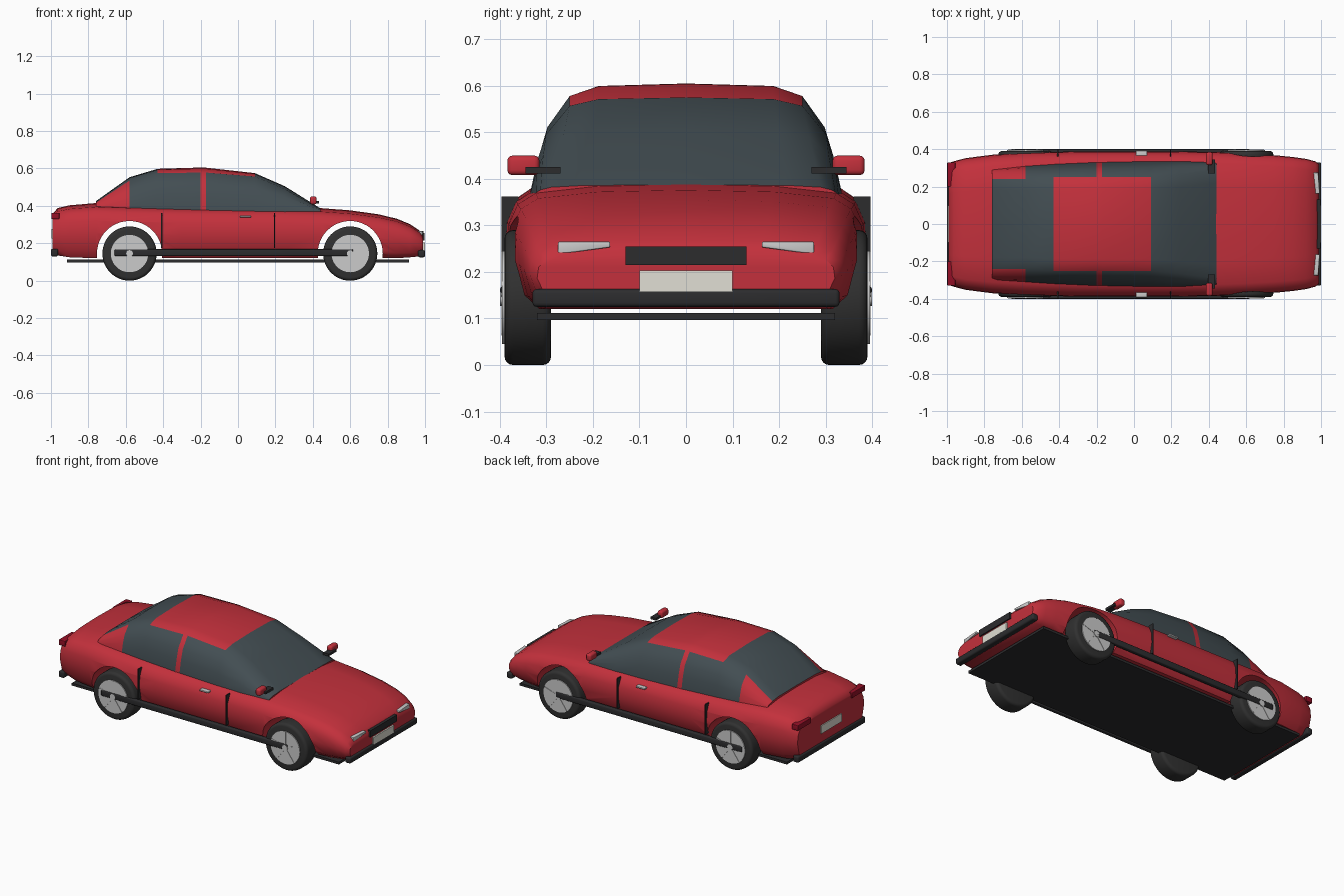
import bpy, bmesh, math
from mathutils import Matrix

if "Cube" in bpy.data.objects:
    bpy.data.objects.remove(bpy.data.objects["Cube"])


def mat(name, c):
    m = bpy.data.materials.new(name)
    m.diffuse_color = (*c, 1)
    m.use_nodes = True
    m.node_tree.nodes["Principled BSDF"].inputs["Base Color"].default_value = m.diffuse_color
    return m


RED = mat("red_paint", (0.55, 0.03, 0.045))
GLASS = mat("dark_glass", (0.055, 0.075, 0.085))
BLACK = mat("black_trim", (0.025, 0.025, 0.027))
TYRE = mat("rubber", (0.03, 0.03, 0.03))
METAL = mat("light_metal", (0.6, 0.6, 0.6))
PLATE = mat("plate", (0.75, 0.74, 0.66))
TAIL = mat("tail_red", (0.3, 0.005, 0.02))


def finish(name, bm, mats, angle=40):
    bmesh.ops.recalc_face_normals(bm, faces=bm.faces)
    me = bpy.data.meshes.new(name)
    bm.to_mesh(me)
    bm.free()
    ob = bpy.data.objects.new(name, me)
    bpy.context.collection.objects.link(ob)
    for m in mats:
        me.materials.append(m)
    smooth(ob, angle)
    return ob


def smooth(ob, angle):
    bpy.ops.object.select_all(action='DESELECT')
    ob.select_set(True)
    bpy.context.view_layer.objects.active = ob
    bpy.ops.object.shade_smooth_by_angle(angle=math.radians(angle))


def box(name, x, y, z, m, bevel=0.0, edit=None):
    """Box from three (min, max) ranges."""
    bm = bmesh.new()
    bmesh.ops.create_cube(bm, size=1)
    for v in bm.verts:
        v.co = [r[0] if c < 0 else r[1] for c, r in zip(v.co, (x, y, z))]
        if edit:
            edit(v)
    if bevel:
        bmesh.ops.bevel(bm, geom=bm.edges[:], offset=bevel, segments=3, profile=0.5, affect='EDGES')
    return finish(name, bm, [m])


def pair(name, x, y, z, m, bevel=0.0, edit=None):
    """Box on the left and its mirror on the right."""
    for side, s in (("left", 1), ("right", -1)):
        box(f"{name}_{side}", x, sorted((s * y[0], s * y[1])), z, m, bevel, edit)


def cyl(name, x, y0, y1, z, r, m, bevel=0.0, n=48):
    bm = bmesh.new()
    M = Matrix.Translation((x, (y0 + y1) / 2, z)) @ Matrix.Rotation(math.pi / 2, 4, 'X')
    bmesh.ops.create_cone(bm, cap_ends=True, segments=n, radius1=r, radius2=r, depth=abs(y1 - y0), matrix=M)
    if bevel:
        rim = [e for e in bm.edges if abs(e.verts[0].co.y - e.verts[1].co.y) < 1e-5]
        bmesh.ops.bevel(bm, geom=rim, offset=bevel, segments=4, profile=0.5, affect='EDGES')
    return finish(name, bm, [m])


def loft(name, rows, mats, pick=None):
    """Skin mirrored half sections; rows = [(x, [(y, z), ...])], centre line first and last."""
    bm = bmesh.new()
    rings = []
    for x, half in rows:
        full = half + [(-y, z) for y, z in half[-2:0:-1]]
        rings.append([bm.verts.new((x, y, z)) for y, z in full])
    n = len(rings[0])
    for i in range(len(rings) - 1):
        for j in range(n):
            k = (j + 1) % n
            f = bm.faces.new((rings[i][j], rings[i][k], rings[i + 1][k], rings[i + 1][j]))
            if pick:
                f.material_index = pick(i, min(j, n - 1 - j))
    bm.faces.new(rings[0])
    bm.faces.new(rings[-1])
    return finish(name, bm, mats)


# Lower body: x, half width, top, bottom
stations = [(-.992, .325, .355, .15), (-.965, .335, .388, .135), (-.9, .352, .403, .125), (-.76, .37, .415, .12),
            (-.58, .382, .408, .12), (-.3, .388, .40, .12), (.2, .388, .395, .12), (.44, .385, .388, .12),
            (.6, .378, .376, .12), (.75, .368, .355, .12), (.85, .358, .331, .12), (.92, .348, .302, .125),
            (.97, .335, .268, .13), (.99, .32, .243, .14)]
shape = [(0, 0), (.86, 0), (.95, .13), (1, .45), (.99, .68), (.94, .84), (.84, .93), (.5, .985), (0, 1)]
body = loft("body", [(x, [(w * a, b + (t - b) * c) for a, c in shape]) for x, w, t, b in stations], [RED])

# Wheel arches cut right through
AXLES = {"rear": -.58, "front": .6}
for end, x in AXLES.items():
    cut = cyl(f"arch_cutter_{end}", x, -.6, .6, .145, .174, RED)
    cut.hide_render = True
    cut.hide_viewport = False
    mod = body.modifiers.new("arch", 'BOOLEAN')
    mod.operation, mod.solver, mod.object = 'DIFFERENCE', 'EXACT', cut
    bpy.context.view_layer.objects.active = body
    bpy.ops.object.modifier_apply(modifier=mod.name)
    bpy.data.objects.remove(cut)
smooth(body, 40)

# Cabin: x, roof centre, roof edge z, roof edge y, base z, base y
cab = [(-.76, .425, .417, .24, .385, .30), (-.58, .553, .535, .24, .385, .31), (-.43, .598, .575, .25, .38, .32),
       (-.2, .605, .578, .25, .375, .33), (-.17, .604, .578, .25, .375, .33), (.09, .575, .557, .25, .37, .335),
       (.25, .505, .49, .265, .368, .335), (.44, .387, .382, .29, .365, .328)]
rows = []
for x, zt, ze, ye, zb, yb in cab:
    side = [(ye + a * (yb - ye), ze + c * (zb - ze)) for a, c in ((0, 0), (.6, .33), (.82, .63), (1, 1))]
    rows.append((x, [(0, zt), (.75 * ye, zt - .2 * (zt - ze))] + side + [(yb, zb - .03), (0, zb - .03)]))


def paint(i, j):
    roof = j < 2
    red = (roof and 2 <= i <= 4) or (not roof and i in (0, 3)) or j >= 5
    return 0 if red else 1


loft("cabin", rows, [RED, GLASS], paint)

# Wheels
for end, x in AXLES.items():
    for side, s in (("left", 1), ("right", -1)):
        tag = f"{end}_{side}"
        cyl(f"tyre_{tag}", x, s * .29, s * .39, .145, .145, TYRE, .018)
        cyl(f"rim_{tag}", x, s * .36, s * .395, .145, .1, METAL)
        cyl(f"hub_{tag}", x, s * .39, s * .4, .145, .018, METAL, n=20)
        for k in range(5):
            bm = bmesh.new()
            M = (Matrix.Translation((x, s * .395, .145)) @ Matrix.Rotation(k * math.tau / 5, 4, 'Y')
                 @ Matrix.Translation((0, 0, .055)) @ Matrix.Diagonal((.008, .004, .085, 1)))
            bmesh.ops.create_cube(bm, size=1, matrix=M)
            finish(f"spoke_{tag}_{k}", bm, [METAL])

# Underside, sills and bumpers
box("floor_pan", (-.915, .915), (-.32, .32), (.097, .112), BLACK)
pair("sill", (-.66, .615), (.375, .4), (.132, .168), BLACK, .006)
box("front_bumper", (.962, 1), (-.33, .33), (.125, .163), BLACK, .009)
box("rear_bumper", (-1, -.962), (-.33, .33), (.13, .17), BLACK, .009)

# Nose and tail details


def taper(v):
    if abs(v.co.y) < .2 and v.co.z < .25:
        v.co.z = .253
    if abs(v.co.y) > .2:
        v.co.x -= .008


box("grille", (.965, .998), (-.13, .13), (.215, .255), BLACK)
pair("headlight", (.955, .993), (.163, .275), (.238, .265), METAL, .003, taper)
pair("tail_light", (-.998, -.955), (.2, .33), (.33, .363), TAIL, .003)
box("front_plate", (.98, .999), (-.1, .1), (.158, .203), PLATE)
box("rear_plate", (-.998, -.985), (-.1, .1), (.225, .275), PLATE)

# Doors and mirrors
for i, x in enumerate((-.408, .195)):
    pair(f"door_seam_{i}", (x - .003, x + .003), (.36, .397), (.175, .362), BLACK)
pair("door_handle", (.01, .07), (.36, .392), (.338, .348), METAL, .003)
pair("mirror_stalk", (.395, .432), (.27, .345), (.412, .426), BLACK)
pair("mirror", (.385, .42), (.315, .384), (.408, .45), RED, .011)
